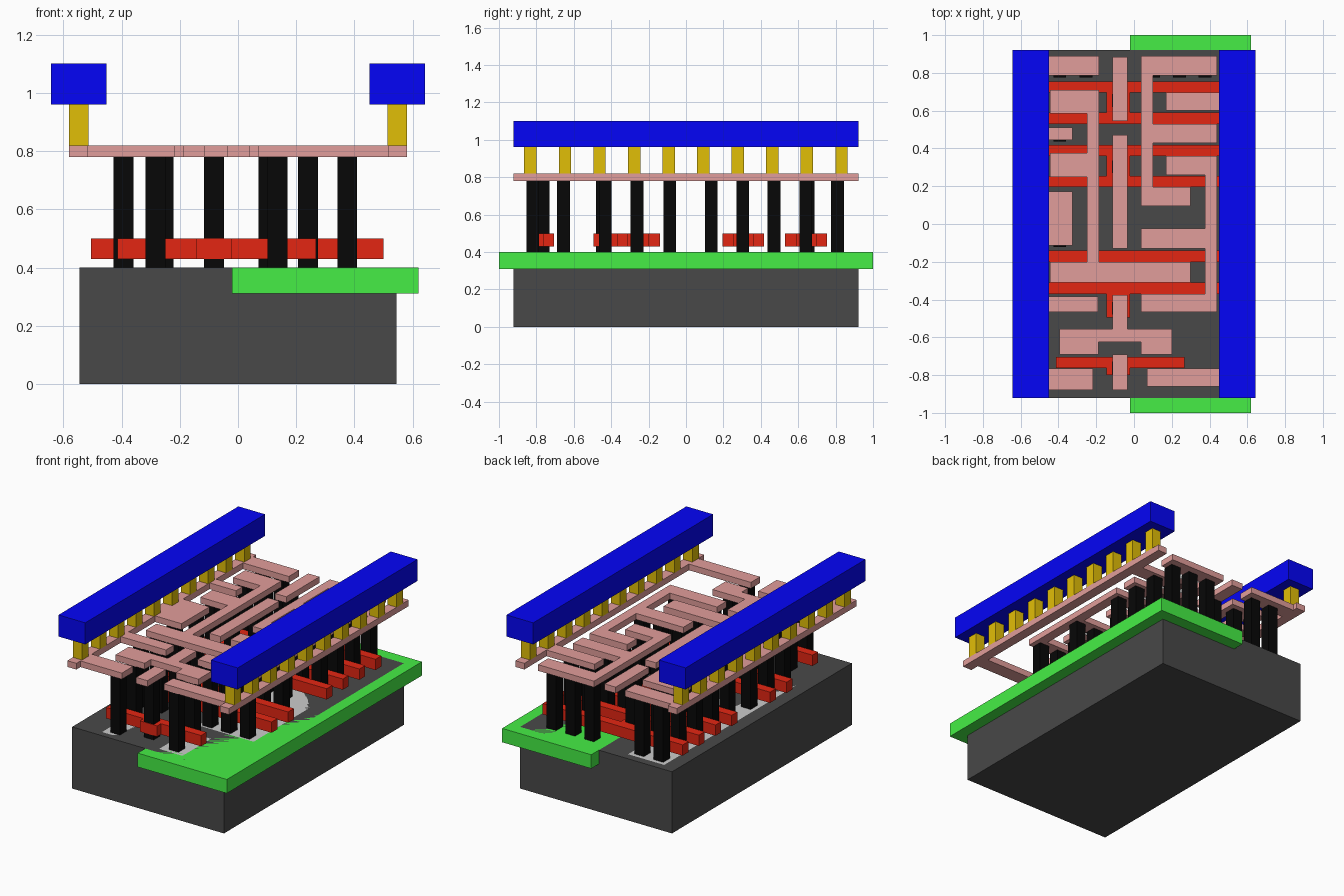
import bpy, bmesh


def mat(name, *srgb):
    m = bpy.data.materials.new(name)
    m.diffuse_color = (*[c ** 2.2 for c in srgb], 1)
    return m


DARK = mat("dark_grey", 0.29, 0.29, 0.29)
GREEN = mat("green", 0.28, 0.93, 0.28)
LIGHT = mat("light_grey", 0.83, 0.83, 0.83)
RED = mat("red", 0.89, 0.165, 0.1)
BLACK = mat("black", 0.06, 0.06, 0.06)
PINK = mat("pink", 0.88, 0.61, 0.6)
YELLOW = mat("yellow", 0.88, 0.74, 0.06)
BLUE = mat("blue", 0.05, 0.05, 0.97)


def slab(name, rects, z0, z1, material):
    """Union of (x0, x1, y0, y1) rectangles, raised from z0 to z1."""
    rects = [tuple(round(c, 4) for c in r) for r in rects]
    xs = sorted({c for r in rects for c in r[:2]})
    ys = sorted({c for r in rects for c in r[2:]})
    cells = set()
    for i in range(len(xs) - 1):
        for j in range(len(ys) - 1):
            if any(r[0] <= xs[i] and xs[i + 1] <= r[1] and
                   r[2] <= ys[j] and ys[j + 1] <= r[3] for r in rects):
                cells.add((i, j))
    bm = bmesh.new()
    verts = {}

    def v(i, j, top):
        key = (i, j, top)
        if key not in verts:
            verts[key] = bm.verts.new((xs[i], ys[j], z1 if top else z0))
        return verts[key]

    for i, j in sorted(cells):
        ring = [(i, j), (i + 1, j), (i + 1, j + 1), (i, j + 1)]
        bm.faces.new([v(*p, True) for p in ring])
        bm.faces.new([v(*p, False) for p in reversed(ring)])
        for k, (di, dj) in enumerate([(0, -1), (1, 0), (0, 1), (-1, 0)]):
            if (i + di, j + dj) not in cells:
                a, b = ring[k], ring[(k + 1) % 4]
                bm.faces.new([v(*a, False), v(*b, False), v(*b, True), v(*a, True)])
    bmesh.ops.dissolve_limit(bm, angle_limit=0.01, verts=bm.verts[:], edges=bm.edges[:])
    me = bpy.data.meshes.new(name)
    bm.to_mesh(me)
    bm.free()
    me.materials.append(material)
    ob = bpy.data.objects.new(name, me)
    bpy.context.collection.objects.link(ob)
    return ob


def squares(points, s=0.068):
    return [(x - s / 2, x + s / 2, y - s / 2, y + s / 2) for x, y in points]


# Base block, well and active areas, all flush at the top
slab("substrate", [(-0.545, 0.545, -0.922, 0.922)], 0, 0.4, DARK)
slab("well", [(-0.02, 0.62, -1, 1)], 0.31, 0.4, GREEN)
slab("active_left", [(-0.453, -0.193, -0.48, 0.87), (-0.36, -0.193, -0.88, -0.59)], 0.35, 0.4, LIGHT)
slab("active_right", [(0.05, 0.448, -0.48, 0.87), (0.05, 0.218, -0.88, -0.59)], 0.35, 0.4, LIGHT)

# Red gate bars: three bridged pairs and one short bar
gates = [((0.695, 0.755), (0.53, 0.59), (0.53, 0.755)),
         ((0.36, 0.418), (0.195, 0.253), (0.195, 0.418)),
         ((-0.2, -0.14), (-0.37, -0.31), (-0.495, -0.14))]
for n, (upper, lower, bridge) in enumerate(gates, 1):
    slab(f"gate_pair_{n}", [(-0.505, 0.5, *upper), (-0.505, 0.5, *lower),
                            (-0.145, -0.02, *bridge)], 0.43, 0.5, RED)
slab("gate_short", [(-0.414, 0.268, -0.762, -0.705), (-0.145, -0.02, -0.8, -0.705)], 0.43, 0.5, RED)

# Black contact posts: row position -> columns
A, B, C, D, E = -0.393, -0.255, 0.104, 0.24, 0.375
rows = {0.81: (A, B, C, D, E), 0.64: (A, B, D, E), 0.47: (A, C, D, E),
        0.303: (A, B, D, E), 0.135: (A, C, D), -0.087: (A, C, D, E),
        -0.262: (A, B, C, D), -0.432: (A, B, C, D, E),
        -0.655: (-0.283, 0.136), -0.82: (-0.283, 0.136)}
slab("contact_posts", squares([(x, y) for y, cols in rows.items() for x in cols]), 0.4, 0.78, BLACK)
slab("gate_contact_posts", squares([(-0.082, y) for y in (0.653, 0.303, -0.446, -0.763)]), 0.4, 0.78, BLACK)

# Pink local wiring
wires = {
    "left_rail_wire": [(-0.58, -0.515, -0.922, 0.922), (-0.58, -0.185, 0.785, 0.89),
                       (-0.58, -0.325, 0.445, 0.51), (-0.58, -0.325, -0.115, 0.172),
                       (-0.58, -0.19, -0.467, -0.385), (-0.58, -0.218, -0.88, -0.765)],
    "right_rail_wire": [(0.515, 0.58, -0.922, 0.922), (0.17, 0.58, 0.6, 0.695),
                        (0.07, 0.58, -0.86, -0.765)],
    "output_wire": [(-0.25, -0.185, -0.31, 0.71), (-0.445, -0.185, 0.585, 0.71),
                    (-0.445, -0.185, 0.25, 0.375), (-0.445, 0.3, -0.31, -0.2)],
    "upper_link_wire": [(0.037, 0.1, 0.095, 0.89), (0.037, 0.44, 0.785, 0.89),
                        (0.037, 0.44, 0.43, 0.53), (0.037, 0.3, 0.095, 0.195)],
    "lower_link_wire": [(0.375, 0.44, -0.467, 0.36), (0.17, 0.44, 0.26, 0.36),
                        (0.037, 0.44, -0.13, -0.025), (0.037, 0.44, -0.467, -0.37)],
    "inverter_wire": [(-0.115, -0.035, -0.625, -0.375), (-0.395, 0.2, -0.625, -0.555),
                      (-0.395, -0.187, -0.69, -0.555), (0.037, 0.2, -0.69, -0.555)],
    "input_wire_1": [(-0.115, -0.035, 0.545, 0.885)],
    "input_wire_2": [(-0.115, -0.035, -0.13, 0.472)],
    "input_wire_3": [(-0.115, -0.035, -0.88, -0.69)],
}
for name, rects in wires.items():
    slab(name, rects, 0.78, 0.82, PINK)

# Yellow pegs and blue power bars on both sides
for side, x in (("left", -0.547), ("right", 0.547)):
    slab(f"{side}_pegs", squares([(x, -0.832 + 0.1848 * i) for i in range(10)], 0.066), 0.82, 0.96, YELLOW)
    slab(f"{side}_power_bar", [(x - 0.096, x + 0.096, -0.922, 0.922)], 0.96, 1.1, BLUE)
